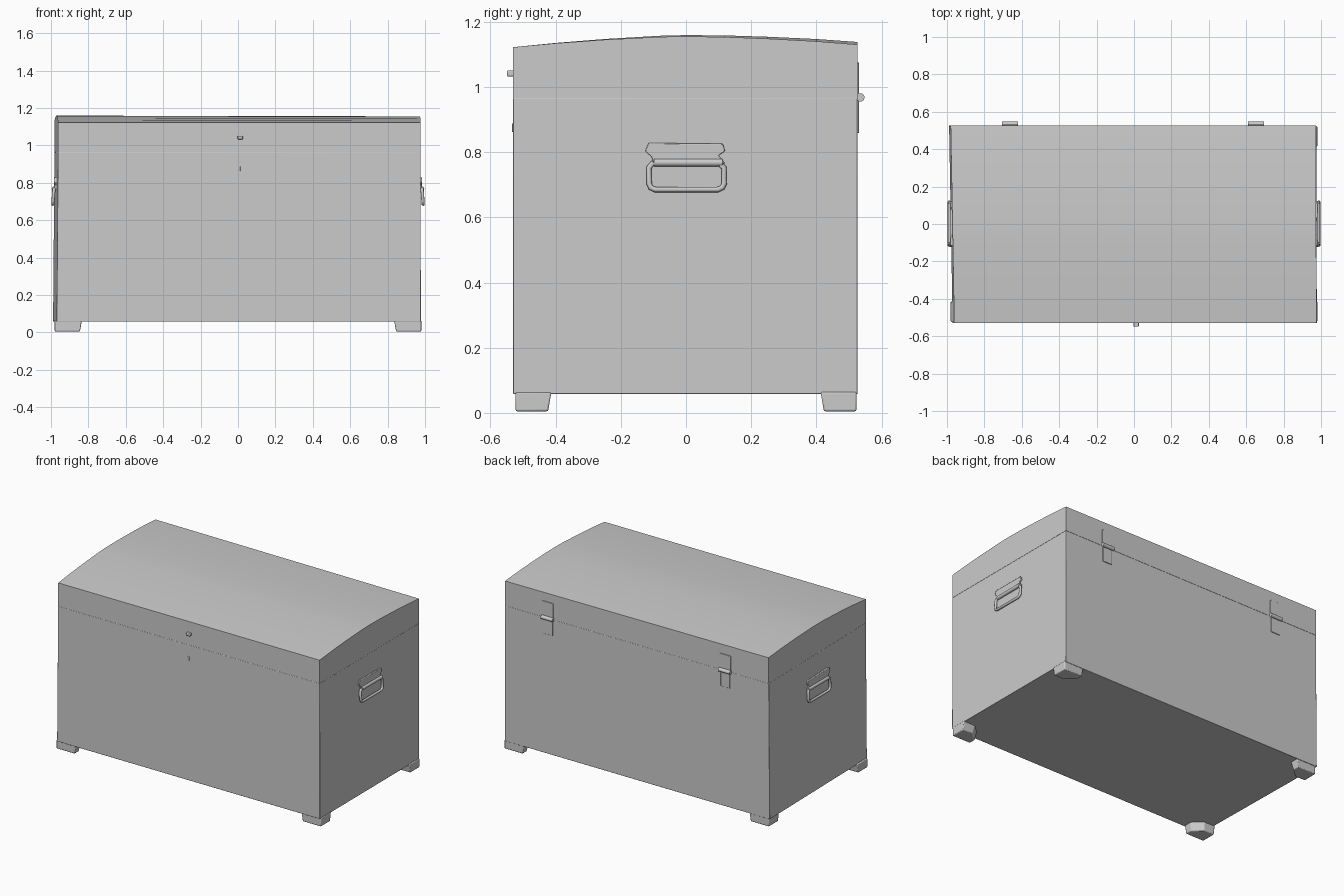
import bpy, bmesh, math
from mathutils import Vector

if "Cube" in bpy.data.objects:
    bpy.data.objects.remove(bpy.data.objects["Cube"])

X, FRONT, BACK, FLOOR, SEAM = 0.975, -0.53, 0.526, 0.058, 0.965


def loft(name, a, b):
    """Solid between two matching 3D outlines."""
    bm = bmesh.new()
    va = [bm.verts.new(p) for p in a]
    vb = [bm.verts.new(p) for p in b]
    n = len(a)
    bm.faces.new(va)
    bm.faces.new(vb[::-1])
    for i in range(n):
        j = (i + 1) % n
        bm.faces.new((va[i], va[j], vb[j], vb[i]))
    bmesh.ops.recalc_face_normals(bm, faces=bm.faces[:])
    me = bpy.data.meshes.new(name)
    bm.to_mesh(me)
    bm.free()
    ob = bpy.data.objects.new(name, me)
    bpy.context.collection.objects.link(ob)
    return ob


def box(name, lo, hi, bevel=0.0):
    (x0, y0, z0), (x1, y1, z1) = lo, hi
    ring = [(x0, y0), (x1, y0), (x1, y1), (x0, y1)]
    ob = loft(name, [(x, y, z0) for x, y in ring], [(x, y, z1) for x, y in ring])
    return soften(ob, bevel) if bevel else ob


def soften(ob, width):
    m = ob.modifiers.new("bevel", "BEVEL")
    m.width, m.segments = width, 2
    return ob


def tube(name, pts, radius):
    cu = bpy.data.curves.new(name, "CURVE")
    cu.dimensions = "3D"
    cu.bevel_depth, cu.bevel_resolution, cu.use_fill_caps = radius, 3, True
    sp = cu.splines.new("POLY")
    sp.points.add(len(pts) - 1)
    for p, co in zip(sp.points, pts):
        p.co = (*co, 1)
    ob = bpy.data.objects.new(name, cu)
    bpy.context.collection.objects.link(ob)
    return ob


def left_end(y, z):
    return (-X - 0.018 * y + 0.008 * (z - 0.58), y, z)


def right_end(y, z, drop=0.0):
    return (X - 0.003 * y - 0.002 * (z - 0.58), y, z - drop)


# Box body, leaning slightly out of square
section = [(FRONT, FLOOR), (BACK, FLOOR), (BACK, SEAM), (FRONT, SEAM)]
soften(loft("chest_body", [left_end(*p) for p in section],
            [right_end(*p) for p in section]), 0.002)

# Gently arched lid, a little lower at the right end
arch = [(FRONT, 1.122), (-0.40, 1.135), (-0.25, 1.147), (-0.08, 1.157), (0.0, 1.159),
        (0.12, 1.158), (0.25, 1.154), (0.40, 1.147), (BACK, 1.138)]
left = [(FRONT, SEAM), *arch, (BACK, SEAM)]
loft("arched_lid", [left_end(*p) for p in left],
     [right_end(y, z, 0.008 * (y - FRONT) / (BACK - FRONT) if z > SEAM else 0) for y, z in left])

# Corner feet with cut inner corners
for sx in (-1, 1):
    for sy in (-1, 1):
        w, d = 0.135, 0.10
        foot = [(0, 0), (w, 0), (w, d * 0.45), (w * 0.55, d), (0, d)]

        def ring(z, grow):
            return [(sx * (0.98 - x - (grow if x else 0)),
                     sy * (0.523 - y - (grow if y else 0)), z) for x, y in foot]
        soften(loft("corner_foot", ring(0.005, 0), ring(FLOOR + 0.006, 0.01)), 0.005)

# Side handles: flared plate, rolled lip and swinging bail
plate = [(-0.115, 0.828), (0.113, 0.826), (0.12, 0.803), (0.10, 0.79), (0.12, 0.765),
         (-0.10, 0.765), (-0.105, 0.785), (-0.125, 0.803)]
bail = [(-0.10, 0.768), (-0.114, 0.752), (-0.113, 0.703), (-0.108, 0.691), (-0.094, 0.685),
        (0.098, 0.685), (0.112, 0.692), (0.117, 0.703), (0.116, 0.752), (0.10, 0.768)]
for s in (-1, 1):
    soften(loft("handle_plate", [(s * 0.968, y, z) for y, z in plate],
                [(s * 0.984, y, z) for y, z in plate]), 0.003)
    tube("handle_roll", [(s * 0.984, -0.098, 0.768), (s * 0.984, 0.112, 0.768)], 0.012)
    tube("handle_bail", [(s * (0.984 + 0.006 * (0.77 - z) / 0.085), y, z) for y, z in bail], 0.0085)

# Back hinges: two leaves and a knuckle
for x in (-0.662, 0.652):
    box("hinge_upper_leaf", (x - 0.04, 0.52, 0.965), (x + 0.04, 0.531, 1.075), 0.002)
    box("hinge_lower_leaf", (x - 0.034, 0.52, 0.858), (x + 0.034, 0.531, 0.965), 0.002)
    tube("hinge_knuckle", [(x - 0.043, 0.535, 0.968), (x + 0.043, 0.535, 0.968)], 0.013)

# Front latch knob and keyhole plate
box("latch_knob", (-0.003, -0.549, 1.032), (0.026, -0.52, 1.051), 0.004)
box("keyhole_plate", (-0.003, -0.534, 0.862), (0.013, -0.52, 0.888), 0.002)

# Crisp edges with smooth rounding on mesh parts
for ob in bpy.context.scene.objects:
    ob.select_set(ob.type == "MESH")
    if ob.type == "MESH":
        bpy.context.view_layer.objects.active = ob
bpy.ops.object.shade_smooth_by_angle(angle=math.radians(30))
